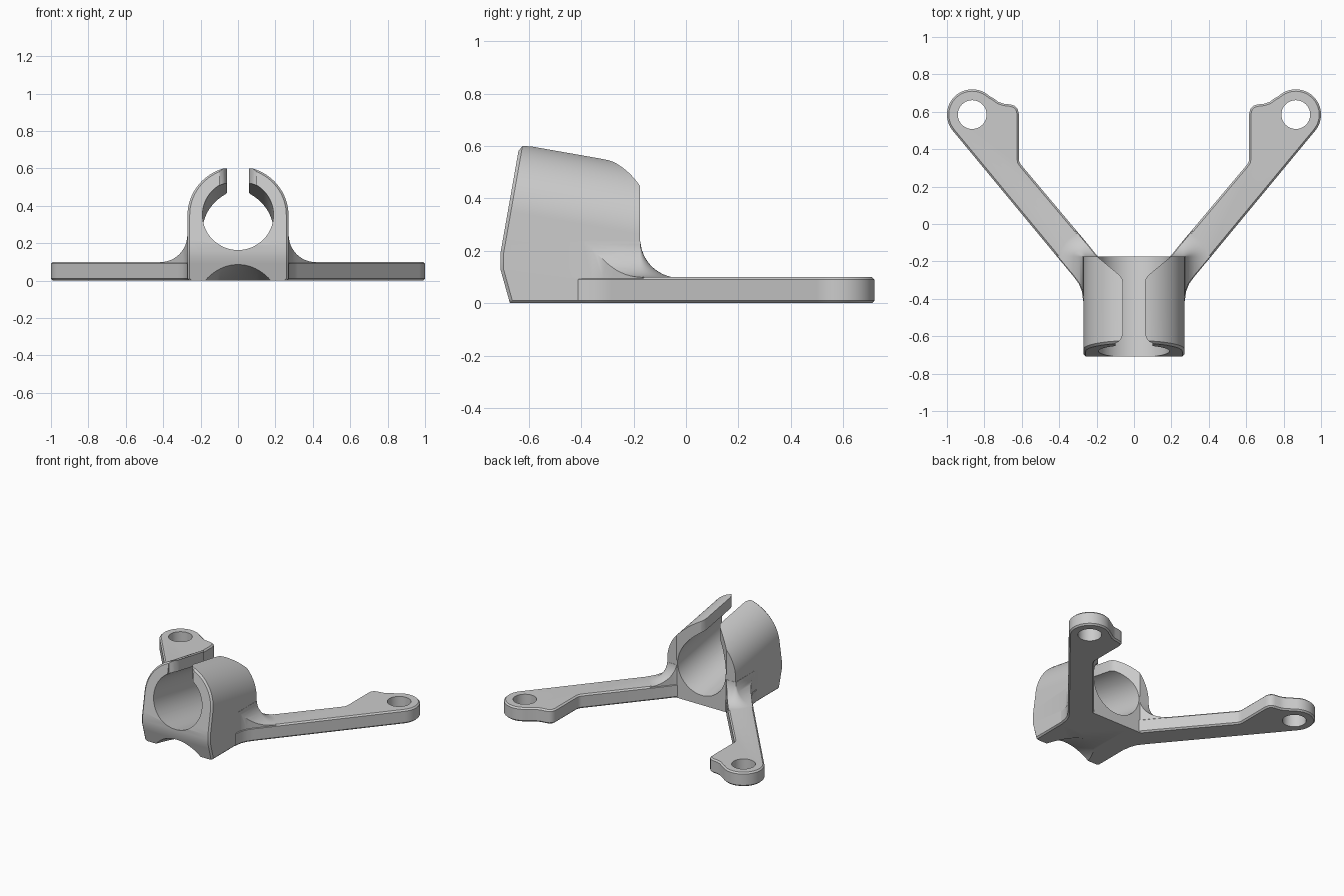
import bpy, bmesh
from math import sin, cos, pi, radians, tan
from mathutils import Vector

if "Cube" in bpy.data.objects:
    bpy.data.objects.remove(bpy.data.objects["Cube"])

grey = bpy.data.materials.new("plain_grey")
grey.use_nodes = True
grey.diffuse_color = (0.6, 0.6, 0.6, 1)
grey.node_tree.nodes["Principled BSDF"].inputs["Base Color"].default_value = grey.diffuse_color

TILT = radians(10)      # clamp axis drops towards the back
R_OUT, R_BORE = 0.27, 0.19
BACK = -0.175
EDGE = 0.01             # chamfer width


def axis_z(y):
    return 0.342 - (y + 0.63) * tan(TILT)


def loft(name, rings, strip_front=False):
    """Closed solid through rings of equal point count."""
    bm = bmesh.new()
    loops = [[bm.verts.new(p) for p in r] for r in rings]
    n = len(loops[0])
    for a, b in zip(loops, loops[1:]):
        for i in range(n):
            j = (i + 1) % n
            bm.faces.new((a[i], a[j], b[j], b[i]))
    first = loops[0]
    if strip_front:     # level strips joining mirrored points
        for i in range(n // 2 - 1):
            bm.faces.new((first[i], first[i + 1], first[n - 2 - i], first[n - 1 - i]))
    else:
        bm.faces.new(first)
    bm.faces.new(loops[-1])
    bmesh.ops.recalc_face_normals(bm, faces=bm.faces)
    me = bpy.data.meshes.new(name)
    bm.to_mesh(me)
    bm.free()
    ob = bpy.data.objects.new(name, me)
    bpy.context.collection.objects.link(ob)
    me.materials.append(grey)
    return ob


def prism(name, pts, z0, z1):
    return loft(name, [[(x, y, z) for x, y in pts] for z in (z0, z1)])


def rod(name, radius, start, end, n=64):
    a, b = Vector(start), Vector(end)
    q = (b - a).to_track_quat('Z', 'Y')
    circle = [Vector((cos(2*pi*i/n), sin(2*pi*i/n), 0)) * radius for i in range(n)]
    return loft(name, [[c + q @ p for p in circle] for c in (a, b)])


def combine(ob, other, op):
    m = ob.modifiers.new("join", 'BOOLEAN')
    m.operation, m.solver, m.object = op, 'EXACT', other
    bpy.context.view_layer.objects.active = ob
    bpy.ops.object.modifier_apply(modifier=m.name)
    bpy.data.objects.remove(other)


# Clamp body: arch with a leaning front that tucks under near the base
def front_y(z):
    if z > 0.17:
        return -0.709 + max(0, z - 0.19) * tan(TILT)
    return -0.709 + max(0, 0.13 - z) * 0.28


def arch(y_of_z, inset):
    right = []
    for z in (0, EDGE, 0.05, 0.09, 0.13, 0.16, 0.19, 0.22):
        w = R_OUT - inset - (EDGE if z == 0 else 0)
        right.append((w, y_of_z(z), z))
    for i in range(36):
        a = radians(88) * i / 35
        z = 0.35
        for _ in range(8):      # settle the point on both surfaces
            z = axis_z(y_of_z(z)) + (R_OUT - inset) * sin(a)
        right.append(((R_OUT - inset) * cos(a), y_of_z(z), z))
    return right + [(-x, y, z) for x, y, z in reversed(right)]


clamp = loft("clamp_bracket", [arch(front_y, 0.012),
                               arch(lambda z: front_y(z) + 0.012, 0),
                               arch(lambda z: BACK, 0)], strip_front=True)


# Concave flare that blends the arms into the clamp
def rounded_rect(d, z):
    pts = []
    for k, (cx, cy) in enumerate([(0.26, BACK), (-0.26, BACK), (-0.26, -0.6), (0.26, -0.6)]):
        for i in range(9):
            a = pi/2 * (k + i/8)
            pts.append((cx + (d + 0.01)*cos(a), cy + d*sin(a), z))
    return pts


FILLET = 0.145
flare_rings = [rounded_rect(FILLET, 0.05)]
for i in range(13):
    a = pi/2 * i/12
    flare_rings.append(rounded_rect(FILLET*(1 - sin(a)) + 0.001, 0.0985 + FILLET*(1 - cos(a))))

# Arm plan outline, ending in a round lug
LUG = (0.865, 0.585)
plan = [(0.1, -0.19), (0.185, -0.18), (0.207, -0.158), (0.245, -0.11), (0.605, 0.318),
        (0.613, 0.332), (0.616, 0.35), (0.616, 0.59), (0.622, 0.615), (0.638, 0.632),
        (0.66, 0.639), (0.695, 0.643), (0.725, 0.653), (0.75, 0.671)]
for i in range(25):
    a = radians(132 - 171*i/24)
    plan.append((LUG[0] + 0.135*cos(a), LUG[1] + 0.135*sin(a)))
plan += [(0.32, -0.285), (0.295, -0.32), (0.279, -0.36), (0.272, -0.41), (0.255, -0.43), (0.1, -0.43)]


def shrink(pts, d):
    """Move a clockwise outline inwards by d."""
    out = []
    for i, p in enumerate(pts):
        p, before, after = Vector(p), Vector(pts[i - 1]), Vector(pts[(i + 1) % len(pts)])
        e1, e2 = (p - before).normalized(), (after - p).normalized()
        n1, n2 = Vector((e1.y, -e1.x)), Vector((e2.y, -e2.x))
        out.append(p + (n1 + n2) * d / (1 + n1.dot(n2)))
    return out


inner = shrink(plan, EDGE)
for s in (1, -1):
    levels = [(inner, 0), (plan, EDGE), (plan, 0.1 - EDGE), (inner, 0.1)]
    arm = loft("arm", [[(s*x, y, z) for x, y in pts] for pts, z in levels])
    combine(arm, rod("lug_hole", 0.077, (s*LUG[0], LUG[1], -0.1), (s*LUG[0], LUG[1], 0.3), 40), 'DIFFERENCE')
    flare = loft("flare", flare_rings)
    combine(flare, prism("flare_outline", [(s*x, y) for x, y in shrink(plan, 0.004)], 0.02, 0.235), 'INTERSECT')
    combine(clamp, arm, 'UNION')
    combine(clamp, flare, 'UNION')

# Bore through the clamp
combine(clamp, rod("bore", R_BORE, (0, -0.95, axis_z(-0.95)), (0, 0, axis_z(0)), 80), 'DIFFERENCE')

# Top slot, rounded at the front and flared at the back
half = [(0.1, -0.9), (0.1, -0.637), (0.083, -0.63), (0.069, -0.615), (0.058, -0.585),
        (0.058, -0.32), (0.062, -0.295), (0.075, -0.275), (0.2, -0.172), (0.23, -0.147), (0.23, 0)]
slot = half + [(-x, y) for x, y in reversed(half)]
combine(clamp, prism("slot", slot, 0.27, 0.9), 'DIFFERENCE')

# Arched notch under the front edge
slope = radians(20)
along = Vector((0, cos(slope), -sin(slope)))
mid = Vector((0, -0.695, 0.085 - 0.25/cos(slope)))
combine(clamp, rod("notch", 0.25, mid - along*0.4, mid + along*0.6, 80), 'DIFFERENCE')

bpy.ops.object.select_all(action='DESELECT')
clamp.select_set(True)
bpy.context.view_layer.objects.active = clamp
bpy.ops.object.shade_smooth_by_angle(angle=radians(30))
